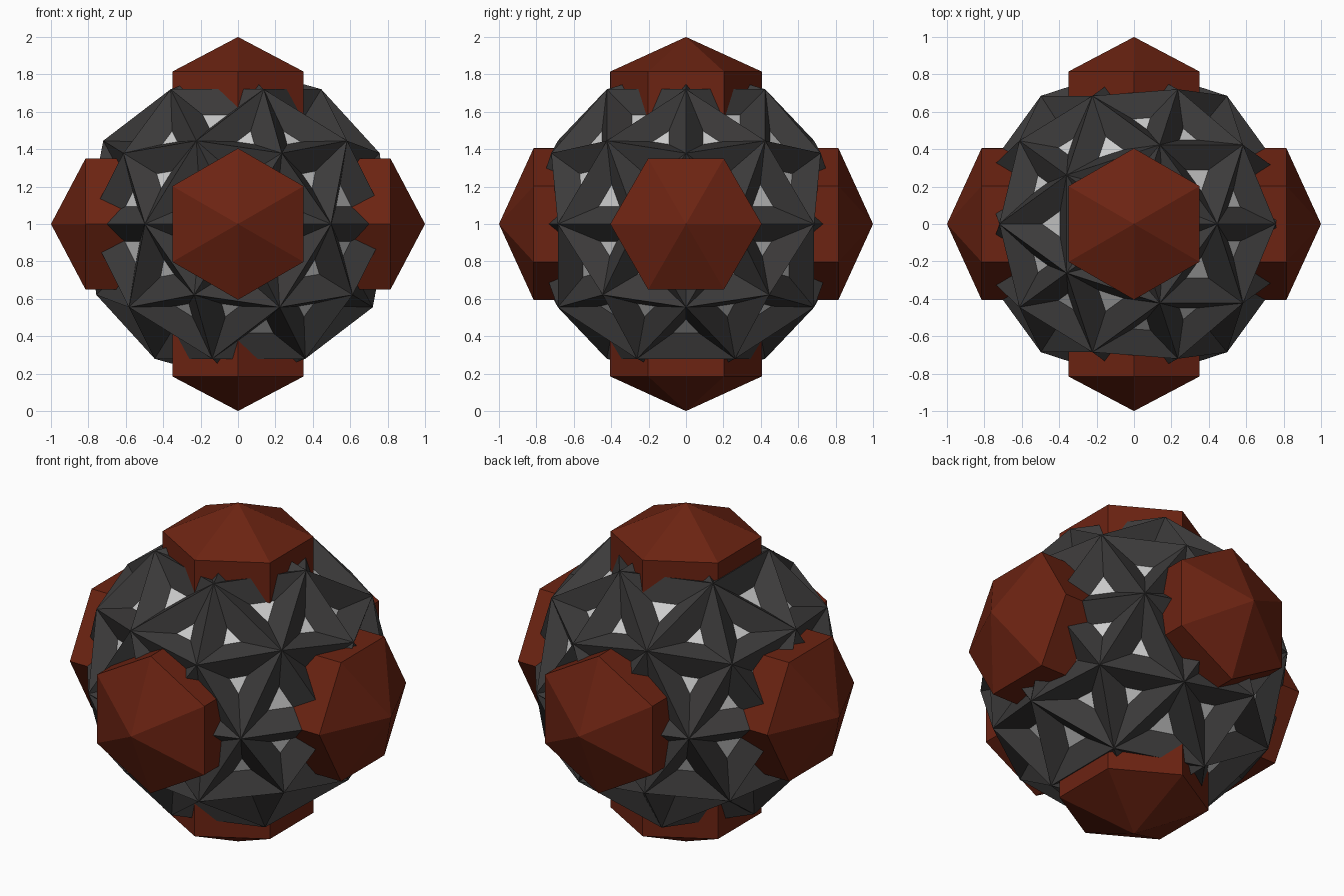
import bpy, bmesh, math
from mathutils import Vector

if "Cube" in bpy.data.objects:
    bpy.data.objects.remove(bpy.data.objects["Cube"])

CENTER = Vector((0, 0, 1))
BALL_R = 0.753


def material(name, rgb):
    mat = bpy.data.materials.new(name)
    mat.diffuse_color = (*rgb, 1)
    mat.use_nodes = True
    mat.node_tree.nodes["Principled BSDF"].inputs["Base Color"].default_value = mat.diffuse_color
    return mat


def make_object(name, bm, mat=None):
    bmesh.ops.recalc_face_normals(bm, faces=bm.faces)
    mesh = bpy.data.meshes.new(name)
    bm.to_mesh(mesh)
    bm.free()
    obj = bpy.data.objects.new(name, mesh)
    obj.location = CENTER
    bpy.context.collection.objects.link(obj)
    if mat:
        mesh.materials.append(mat)
    return obj


def ball(name, radius, mat=None):
    bm = bmesh.new()
    bmesh.ops.create_icosphere(bm, subdivisions=2, radius=radius)
    return make_object(name, bm, mat)


def hex_stud(name, axis, corner, mat):
    """Hexagonal prism with a shallow pointed end, facing along axis."""
    side = axis.cross(corner)
    bm = bmesh.new()
    rings = []
    for depth in (0.5, 0.815):
        rings.append([bm.verts.new(axis * depth + 0.405 * (
            corner * math.cos(i * math.pi / 3) + side * math.sin(i * math.pi / 3)))
            for i in range(6)])
    tip = bm.verts.new(axis)
    low, rim = rings
    bm.faces.new(low)
    for i in range(6):
        j = (i + 1) % 6
        bm.faces.new((low[i], low[j], rim[j], rim[i]))
        bm.faces.new((rim[i], rim[j], tip))
    return make_object(name, bm, mat)


dark = material("dark_metal", (0.045, 0.043, 0.043))
red = material("dark_red", (0.15, 0.017, 0.006))

# Grey core
ball("inner_core", BALL_R)

# Faceted lattice shell around the core
shell = ball("lattice_shell", BALL_R, dark)
wire = shell.modifiers.new("struts", 'WIREFRAME')
wire.thickness = 0.188
wire.offset = 0
wire.use_even_offset = True

# Six red studs, one pair per axis
X, Y, Z = Vector((1, 0, 0)), Vector((0, 1, 0)), Vector((0, 0, 1))
for label, axis, corner in (("side", X, Y), ("depth", Y, Z), ("height", Z, Y)):
    for sign, end in ((1, "positive"), (-1, "negative")):
        hex_stud(f"{label}_stud_{end}", axis * sign, corner, red)
